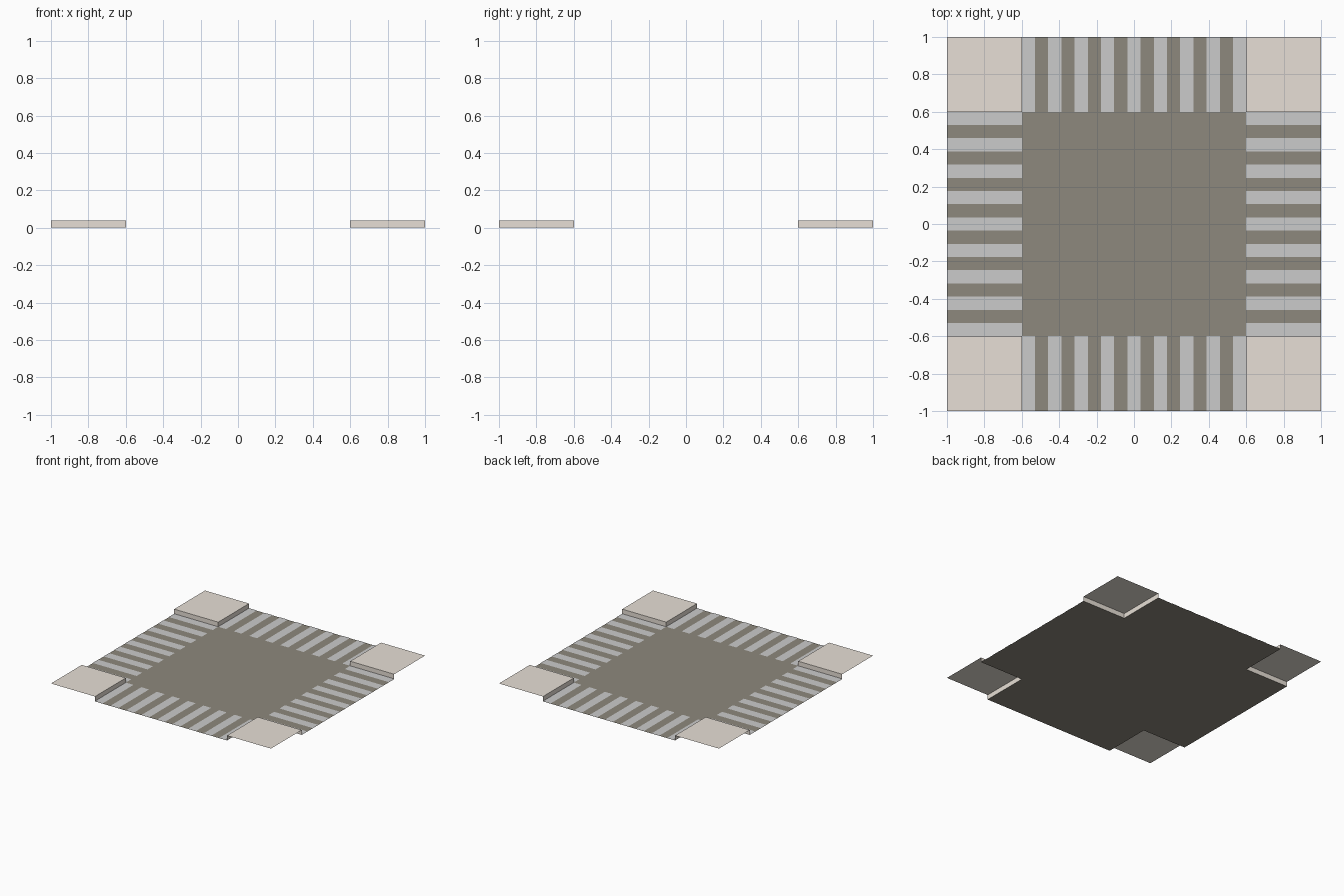
import bpy

if "Cube" in bpy.data.objects:
    bpy.data.objects.remove(bpy.data.objects["Cube"])

HALF, ROAD, CURB = 1.0, 0.6, 0.04   # tile half size, road half width, kerb height
LIFT = 0.002                        # paint sits just above the asphalt


def material(name, rgb):
    m = bpy.data.materials.new(name)
    m.diffuse_color = (*rgb, 1)
    m.use_nodes = True
    m.node_tree.nodes["Principled BSDF"].inputs["Base Color"].default_value = m.diffuse_color
    return m


def mesh_object(name, verts, faces, mat=None):
    me = bpy.data.meshes.new(name)
    me.from_pydata(verts, [], faces)
    ob = bpy.data.objects.new(name, me)
    bpy.context.collection.objects.link(ob)
    if mat:
        me.materials.append(mat)
    return ob


def rects(name, boxes, z, mat=None):
    """Flat upward-facing rectangles (x0, x1, y0, y1) in one object."""
    verts, faces = [], []
    for x0, x1, y0, y1 in boxes:
        n = len(verts)
        verts += [(x0, y0, z), (x1, y0, z), (x1, y1, z), (x0, y1, z)]
        faces.append((n, n + 1, n + 2, n + 3))
    return mesh_object(name, verts, faces, mat)


asphalt = material("asphalt", (0.27, 0.25, 0.205))
paving = material("paving", (0.80, 0.74, 0.67))

# Cross-shaped road: one full-length strip and two side arms
rects("road", [(-ROAD, ROAD, -HALF, HALF),
               (-HALF, -ROAD, -ROAD, ROAD),
               (ROAD, HALF, -ROAD, ROAD)], 0, asphalt)

# Crosswalk stripes: nine painted bars with equal gaps on each arm
step = 2 * ROAD / 17
bars = [(-ROAD + 2 * i * step, -ROAD + (2 * i + 1) * step) for i in range(9)]
for side, a, b in (("low", -HALF, -ROAD), ("high", ROAD, HALF)):
    rects("crosswalk_y_" + side, [(s, e, a, b) for s, e in bars], LIFT)
    rects("crosswalk_x_" + side, [(a, b, s, e) for s, e in bars], LIFT)

# Pavement corner: top slab plus the two kerb faces towards the road, open outside
verts = [(ROAD, ROAD, CURB), (HALF, ROAD, CURB), (HALF, HALF, CURB), (ROAD, HALF, CURB),
         (ROAD, ROAD, 0), (HALF, ROAD, 0), (ROAD, HALF, 0)]
faces = [(0, 1, 2, 3), (4, 5, 1, 0), (6, 4, 0, 3)]
corners = mesh_object("pavement_corners", verts, faces, paving)
mirror = corners.modifiers.new("four_corners", "MIRROR")
mirror.use_axis = (True, True, False)
mirror.use_mirror_merge = False
